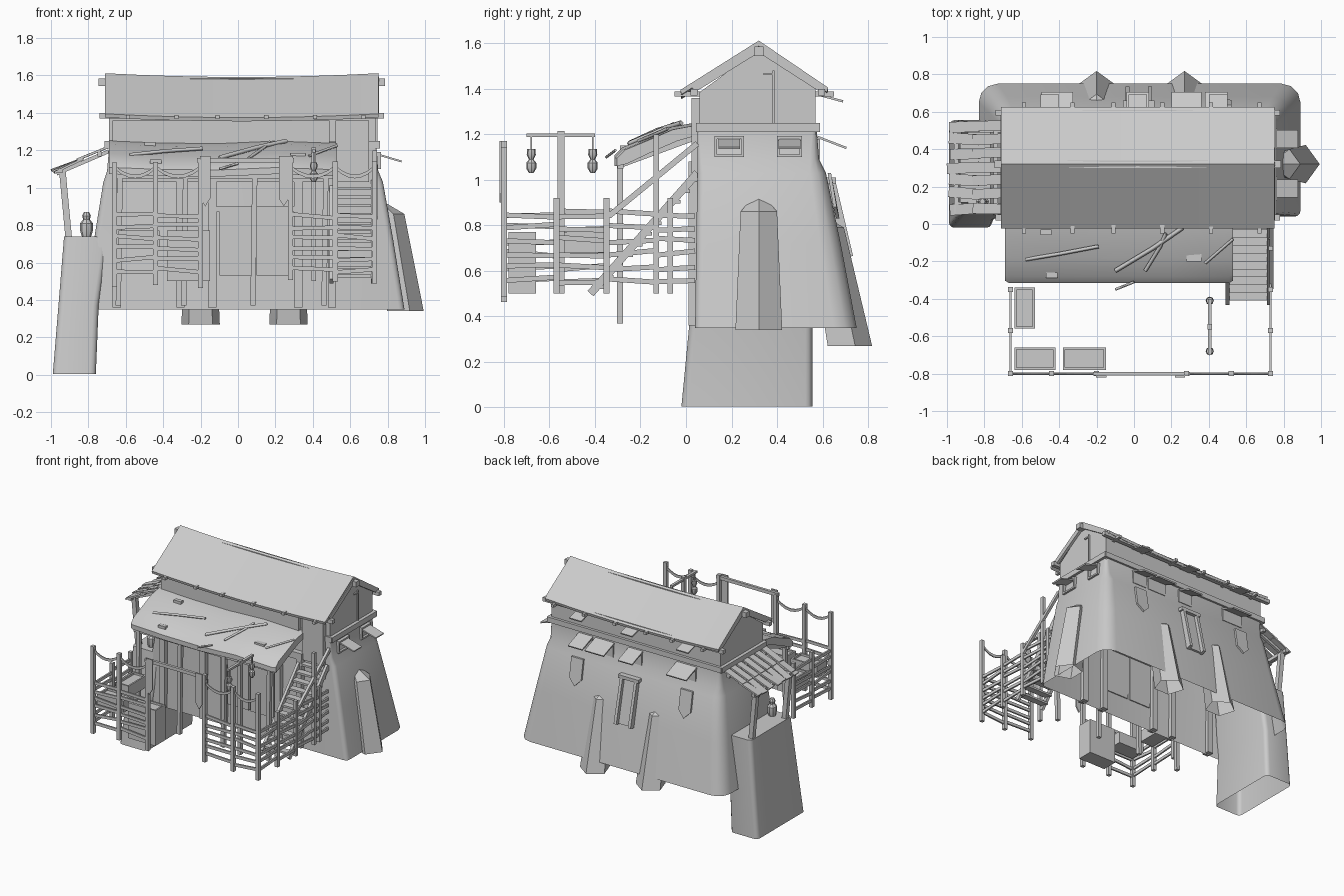
import bpy, bmesh, math, random
from mathutils import Vector

if "Cube" in bpy.data.objects:
    bpy.data.objects.remove(bpy.data.objects["Cube"])
random.seed(4)
R = random.uniform


def finish(name, bm, smooth=False):
    bmesh.ops.recalc_face_normals(bm, faces=bm.faces[:])
    me = bpy.data.meshes.new(name)
    bm.to_mesh(me)
    bm.free()
    ob = bpy.data.objects.new(name, me)
    bpy.context.collection.objects.link(ob)
    if smooth:
        bpy.ops.object.select_all(action='DESELECT')
        bpy.context.view_layer.objects.active = ob
        ob.select_set(True)
        bpy.ops.object.shade_smooth_by_angle(angle=math.radians(35))
    return ob


def add_loft(bm, rings, cap0=True, cap1=True):
    vs = [[bm.verts.new(p) for p in r] for r in rings]
    n = len(vs[0])
    for a, b in zip(vs, vs[1:]):
        for i in range(n):
            bm.faces.new((a[i], a[(i + 1) % n], b[(i + 1) % n], b[i]))
    if cap0:
        bm.faces.new(vs[0][::-1])
    if cap1:
        bm.faces.new(vs[-1])


def loft(name, rings, cap0=True, cap1=True, smooth=False):
    bm = bmesh.new()
    add_loft(bm, rings, cap0, cap1)
    return finish(name, bm, smooth)


def beams(name, items):
    """Each item: start, end, width, thickness."""
    bm = bmesh.new()
    for a, b, w, h in items:
        a, b = Vector(a), Vector(b)
        d = (b - a).normalized()
        s = d.cross(Vector((0, 0, 1))) if abs(d.z) < .98 else Vector((1, 0, 0))
        s = (s - d * s.dot(d)).normalized()
        u = s.cross(d)
        add_loft(bm, [[p + s * i * w / 2 + u * j * h / 2 for i, j in
                       ((-1, -1), (1, -1), (1, 1), (-1, 1))] for p in (a, b)])
    return finish(name, bm)


def box(x0, x1, y0, y1, z0, z1):
    y = (y0 + y1) / 2
    z = (z0 + z1) / 2
    return ((x0, y, z), (x1, y, z), y1 - y0, z1 - z0)


def rounded(x0, x1, y0, y1, rf, rb, z, n=3):
    pts = []
    for cx, cy, r, a in ((x1 - rb, y1 - rb, rb, 0), (x0 + rb, y1 - rb, rb, 90),
                         (x0 + rf, y0 + rf, rf, 180), (x1 - rf, y0 + rf, rf, 270)):
        for i in range(n + 1):
            t = math.radians(a + 90 * i / n)
            pts.append((cx + r * math.cos(t), cy + r * math.sin(t), z))
    return pts


# tapered plaster body, open underneath
loft("main_body", [rounded(-.83, .89, .04, .75, .03, .10, .35),
                   rounded(-.77, .83, .045, .68, .03, .09, .72),
                   rounded(-.72, .775, .05, .615, .03, .07, 1.03),
                   rounded(-.70, .75, .05, .585, .02, .04, 1.09),
                   rounded(-.69, .74, .05, .575, .01, .02, 1.21)],
     cap0=False, smooth=True)
# side tower carrying the small porch
loft("side_tower", [rounded(-.99, -.76, -.02, .555, .03, .03, .005),
                    rounded(-.96, -.745, .015, .555, .03, .03, .37),
                    rounded(-.93, -.69, .05, .55, .03, .03, .74)],
     cap0=False, smooth=True)


# leaning five-sided buttresses
def buttress(name, x, y, ang, z0, z1, lean):
    rings = []
    for z, k, o in ((z0, 1, 0), (z1 - .06, .78, lean), (z1, .3, lean + .05)):
        ring = []
        for i in range(5):
            t = ang + i * math.tau / 5
            ring.append((x - o * math.cos(ang) + .108 * k * math.cos(t),
                         y - o * math.sin(ang) + .108 * k * math.sin(t), z))
        rings.append(ring)
    loft(name, rings, cap0=False, smooth=True)


buttress("back_buttress_left", -.2, .71, math.pi / 2, .27, .85, .10)
buttress("back_buttress_right", .27, .71, math.pi / 2, .27, .85, .10)
buttress("side_buttress", .885, .32, 0, .34, .92, .08)

# upper storey with gables, belt beam and sagging roof
gable = ((.06, 1.2), (.06, 1.385), (.32, 1.575), (.57, 1.4), (.57, 1.2))
loft("upper_storey", [[(x, y, z) for y, z in gable] for x in (-.69, .735)])
beams("belt_beam", [box(-.71, .755, .045, .075, 1.21, 1.25), box(-.71, .755, .56, .59, 1.21, 1.25),
                    box(-.715, -.685, .05, .585, 1.21, 1.25), box(.73, .76, .05, .585, 1.21, 1.25)])
prof = ((-.025, 1.395), (.32, 1.612), (.625, 1.405), (.62, 1.385), (.32, 1.588), (-.02, 1.375))
roof = []
for i in range(9):
    x = -.71 + 1.46 * i / 8
    sag = .02 * (1 - ((x - .02) / .73) ** 2)
    roof.append([(x, y, z - sag) for y, z in prof])
loft("roof", roof, smooth=True)
beams("roof_beams", [box(-.745, .785, .3, .34, 1.545, 1.585), box(-.74, .78, .02, .05, 1.37, 1.4),
                     box(-.74, .78, .58, .61, 1.37, 1.4)] +
      [box(x, x + .022, -.05, .65, 1.367, 1.388) for x in (-.6, -.34, -.12, .14, .4, .66)])
beams("gable_boards", [((x, y, z), (x, .32, 1.58), .02, .035) for x in (-.7, .745)
                       for y, z in ((.03, 1.4), (.6, 1.4))] +
      [box(.73, .745, .38, .39, 1.25, 1.48), box(.73, .745, .34, .38, 1.46, 1.47)])
beams("front_upper_panels", [box(-.67, .49, .03, .06, 1.2, 1.36), box(.52, .7, .025, .06, 1.03, 1.36)])

# front doors, wall posts and boards
beams("front_doors", [box(-.1, .08, .015, .05, .53, .87), box(.1, .29, .01, .05, .53, .87)])
beams("wall_posts", [box(x, x + .045, .01, .07, .36, 1.08) for x in (-.67, -.33, -.16, .3, .48)] +
      [box(-.67, .53, .01, .07, 1.03, 1.08), box(-.16, .34, .01, .06, .87, .9)])

# cloth awning with fallen branches
curve = ((.05, 1.245), (-.06, 1.225), (-.18, 1.175), (-.28, 1.135), (-.315, 1.1), (-.315, 1.065),
         (-.27, 1.075), (-.16, 1.125), (-.04, 1.175), (.05, 1.2))
loft("awning", [[(x, y * k, z + .008 * math.sin(7 * x)) for y, z in curve]
                for x, k in ((-.69, .96), (-.67, 1), (-.4, 1), (-.1, 1), (.2, 1), (.51, 1), (.53, .96))],
     smooth=True)


def twig(name, pts, r):
    cu = bpy.data.curves.new(name, 'CURVE')
    cu.dimensions = '3D'
    cu.bevel_depth = r
    cu.bevel_resolution = 0
    cu.use_fill_caps = True
    sp = cu.splines.new('POLY')
    sp.points.add(len(pts) - 1)
    for p, c in zip(sp.points, pts):
        p.co = (*c, 1)
    ob = bpy.data.objects.new(name, cu)
    bpy.context.collection.objects.link(ob)


twig("branch_long", [(-.1, -.25, 1.16), (.1, -.13, 1.215), (.26, -.02, 1.25)], .012)
twig("branch_fork", [(.06, -.25, 1.16), (.14, -.12, 1.215), (.17, -.05, 1.245)], .01)
twig("branch_low", [(-.1, -.35, 1.1), (.0, -.31, 1.13)], .007)
twig("branch_left", [(-.58, -.19, 1.175), (-.4, -.16, 1.195), (-.19, -.12, 1.21)], .01)
twig("branch_right", [(.38, -.21, 1.17), (.53, -.08, 1.225)], .008)
beams("awning_debris", [box(-.47, -.41, -.29, -.26, 1.13, 1.15), box(.28, .36, -.2, -.15, 1.16, 1.185),
                        box(-.5, -.44, -.06, -.03, 1.22, 1.245)])
beams("awning_posts", [((x, -.29, .37), (x + .01, -.29, 1.09), .028, .028) for x in (-.64, -.29, .08, .46)] +
      [box(-.67, .52, -.3, -.275, 1.05, 1.075)] +
      [((x, -.29, 1.065), (x, .05, 1.19), .025, .025) for x in (-.64, -.29, .08, .46)])

# staircase with stringers and handrail
steps = [box(.49, .73, -.41 + .042 * i, -.36 + .042 * i, .52 + .047 * i, .535 + .047 * i) for i in range(11)]
beams("stair_treads", steps)
beams("stair_stringers", [((x, -.42, .5), (x, .05, 1.03), .02, .035) for x in (.5, .72)] +
      [((.735, -.34, .84), (.735, .05, 1.16), .02, .025)])

# terrace fences
posts, rails = [], []
XL, XR, YF = -.66, .73, -.8
for x in (XL, -.44, -.2, .28, .52, XR):
    posts.append(((x, YF, .48 + R(-.02, .03)), (x, YF, 1.15 + R(-.02, .03)), .027, .027))
for x in (XL, XR):
    for y, top in ((-.57, .92), (-.35, .92)):
        posts.append(((x, y, .5), (x, y, top), .026, .026))
for y, top in ((-.13, 1.2), (-.07, .92)):
    posts.append(((XR, y, .5), (XR, y, top), .024, .024))
runs = [((XL, YF), (-.44, YF)), ((-.44, YF), (-.2, YF)), ((.28, YF), (.52, YF)), ((.52, YF), (XR, YF))]
runs += [((x, a), (x, b)) for x in (XL, XR) for a, b in ((-.8, -.57), (-.57, -.35))]
runs += [((XR, -.35), (XR, -.13)), ((XR, -.13), (XR, .04))]
for a, b in runs:
    for i in range(6):
        z = .56 + .058 * i
        rails.append(((*a, z + R(-.014, .014)), (*b, z + R(-.014, .014)), .012, .022))
beams("fence_posts", posts)
beams("fence_rails", rails)
beams("gate_bar", [box(-.22, .3, YF - .01, YF + .01, 1.135, 1.16)])


# swags between posts and pointed banners
def strip(name, top, bottom, t):
    n = len(top)
    out = top + bottom[::-1]
    loft(name, [[Vector(p) + Vector(t) * s for p in out] for s in (-.5, .5)])


for k, (a, b) in enumerate(((XL, -.44), (-.44, -.2), (.28, .52), (.52, XR))):
    us = [i / 6 for i in range(7)]
    z = [1.12 - .2 * u * (1 - u) for u in us]
    strip("swag_%d" % k, [(a + (b - a) * u, YF, h) for u, h in zip(us, z)],
          [(a + (b - a) * u, YF, h - .02) for u, h in zip(us, z)], (0, .008, 0))


def banner(name, x, y, w, z0, z1):
    strip(name, [(x - w, y, z1), (x + w, y, z1)],
          [(x - w, y, z0 + w * 1.6), (x, y, z0), (x + w, y, z0 + w * 1.6)], (0, .01, 0))


banner("gate_banner_left", -.175, -.815, .027, .9, 1.17)
banner("gate_banner_right", .245, -.815, .027, .9, 1.17)

# planter boxes with recessed tops
for k, (x0, x1, y0, y1, z0) in enumerate(((-.64, -.53, -.56, -.34, .68), (-.64, -.42, -.78, -.66, .68),
                                          (-.38, -.15, -.78, -.66, .5))):
    t = .012
    beams("planter_%d" % k, [box(x0 + t, x1 - t, y0 + t, y1 - t, z0, .755),
                             box(x0, x1, y0, y0 + t, z0, .77), box(x0, x1, y1 - t, y1, z0, .77),
                             box(x0, x0 + t, y0 + t, y1 - t, z0, .77), box(x1 - t, x1, y0 + t, y1 - t, z0, .77)])


# turned pieces: hanging lanterns and porch vase
def turned(name, x, y, profile, n=8):
    loft(name, [[(x + r * math.cos(i * math.tau / n), y + r * math.sin(i * math.tau / n), z)
                 for i in range(n)] for r, z in profile], smooth=True)


beams("lantern_stand", [box(.393, .417, -.565, -.535, .5, 1.215), box(.395, .415, -.7, -.4, 1.188, 1.204)] +
      [box(.401, .409, y - .004, y + .004, 1.13, 1.19) for y in (-.68, -.41)])
for k, y in enumerate((-.68, -.41)):
    turned("lantern_%d" % k, .405, y, ((.01, 1.03), (.022, 1.05), (.022, 1.075), (.01, 1.09), (.02, 1.11), (.018, 1.135)))
turned("vase", -.81, .12, ((.025, .74), (.034, .77), (.034, .81), (.018, .83), (.023, .85), (.014, .87)))

# slatted porch roof on the side tower
slats = []
for i in range(7):
    y = .085 + .073 * i
    slats.append(((-.7, y + R(-.01, .01), 1.215), (-.86, y, 1.15), .055, .012))
    slats.append(((-.83, y, 1.155), (-1 + R(0, .02), y + R(-.015, .015), 1.08 + R(0, .015)), .058, .012))
beams("porch_slats", slats)
beams("porch_frame", [((-.905, y, .73), (-.94, y, 1.1), .035, .035) for y in (.1, .5)] +
      [((-.95, .05, 1.09), (-.95, .55, 1.09), .025, .025), ((-.74, .05, 1.18), (-.74, .55, 1.18), .025, .025)] +
      [((-.97, y, 1.075), (-.69, y, 1.195), .02, .02) for y in (.1, .5)])

# side and back windows with propped shutters
win, flap = [], []
for y, w in ((.19, .065), (.455, .055)):
    win += [box(.735, .765, y - w, y + w, z, z + .012) for z in (1.1, 1.18)]
    win += [box(.735, .765, s, s + .012, 1.1, 1.19) for s in (y - w, y + w - .012)]
    flap.append(((.74, y, 1.18), (.875, y, 1.14), .095, .01))
for x, w in ((-.41, .17), (.02, .12), (.28, .16), (.44, .12)):
    win.append(box(x - w / 2, x + w / 2, .56, .59, 1.09, 1.18))
    flap.append(((x, .575, 1.19), (x, .705, 1.14), w, .01))
for x in (-.45, .02, .45):
    flap.append(((x, .56, 1.38), (x, .69, 1.345), .1, .01))
beams("window_frames", win)
beams("shutters", flap)
beams("back_niche_frame", [((x, .71, .66), (x, .63, 1.0), .022, .05) for x in (-.035, .085)] +
      [box(-.06, .11, .605, .66, .985, 1.01), ((.025, .69, .66), (.025, .615, 1.0), .11, .03)])
for k, x in enumerate((-.45, .47)):
    strip("back_stain_%d" % k, [(x - .05, .63, 1.03), (x + .05, .63, 1.03)],
          [(x - .05, .655, .88), (x, .667, .83), (x + .05, .655, .88)], (0, .015, 0))
